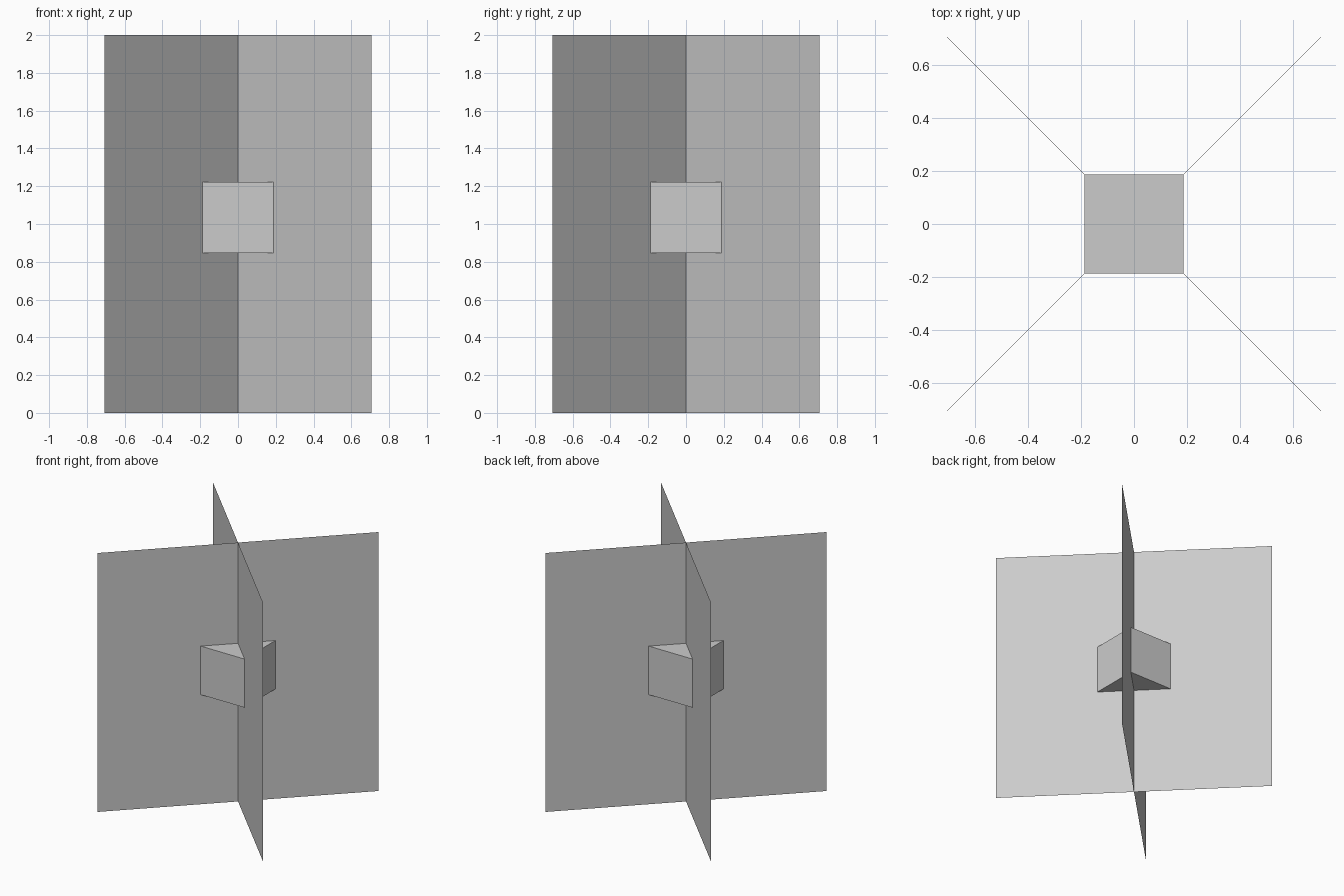
import bpy
from math import radians

if "Cube" in bpy.data.objects:
    bpy.data.objects.remove(bpy.data.objects["Cube"])

# Two crossed upright square sheets on the diagonals
for name, angle in (("diagonal_sheet_a", 45), ("diagonal_sheet_b", -45)):
    bpy.ops.mesh.primitive_plane_add(
        size=2, location=(0, 0, 1), rotation=(radians(90), 0, radians(angle)))
    bpy.context.object.name = name

# Small cube at the crossing
bpy.ops.mesh.primitive_cube_add(size=0.375, location=(0, 0, 1.034))
bpy.context.object.name = "centre_cube"
